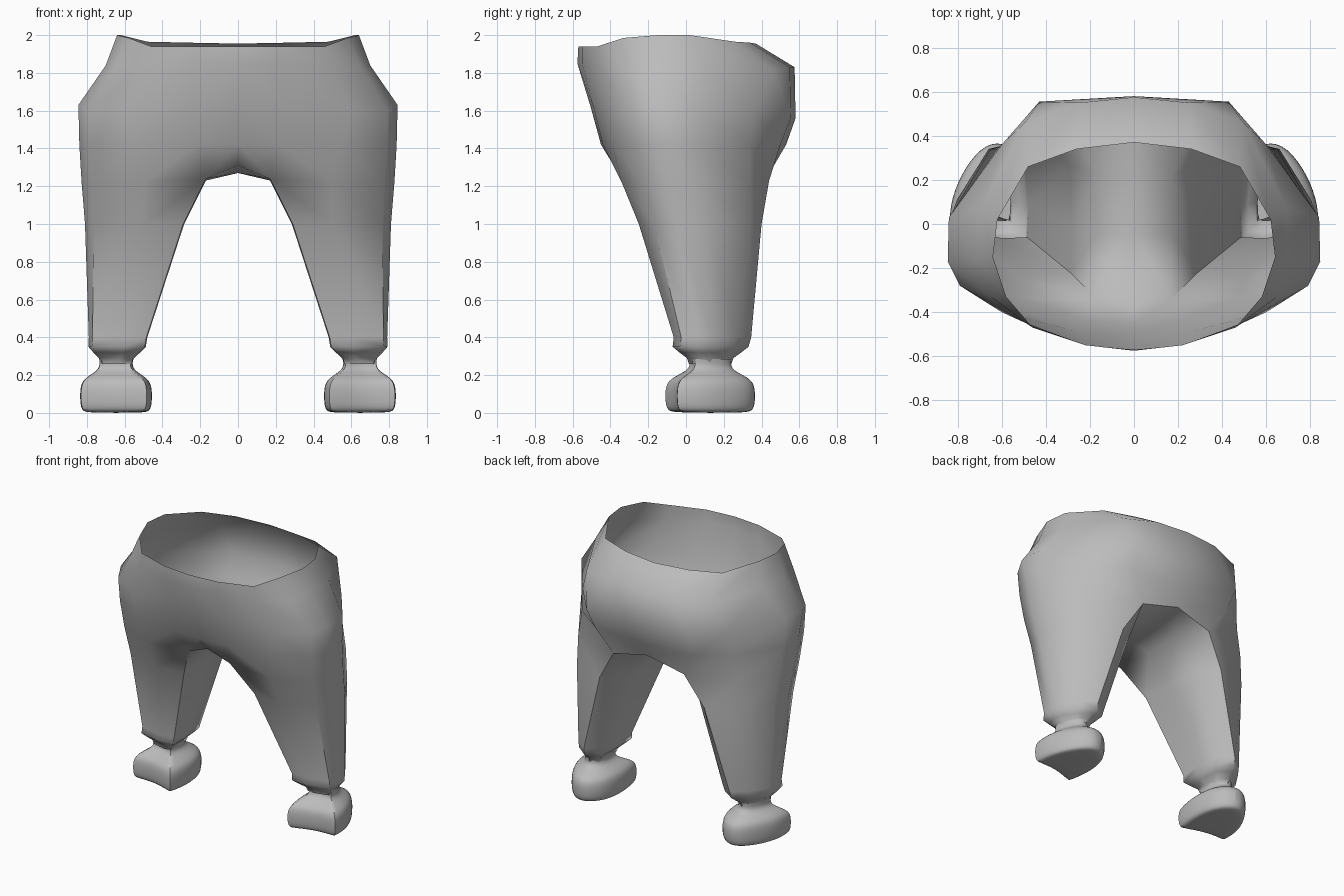
import bpy, bmesh

if "Cube" in bpy.data.objects:
    bpy.data.objects.remove(bpy.data.objects["Cube"])

cloth = bpy.data.materials.new("grey_cloth")
cloth.diffuse_color = (0.5, 0.5, 0.5, 1)
cloth.use_nodes = True
cloth.node_tree.nodes["Principled BSDF"].inputs["Base Color"].default_value = cloth.diffuse_color


def finish(name, bm, angle, subdiv=0):
    """Turn a right-hand half into a mirrored, smooth-shaded object."""
    bmesh.ops.recalc_face_normals(bm, faces=bm.faces[:])
    outer = max(bm.faces, key=lambda f: f.calc_center_median().x)
    if outer.normal.x < 0:
        bmesh.ops.reverse_faces(bm, faces=bm.faces[:])
    me = bpy.data.meshes.new(name)
    bm.to_mesh(me)
    bm.free()
    me.materials.append(cloth)
    ob = bpy.data.objects.new(name, me)
    bpy.context.collection.objects.link(ob)
    mir = ob.modifiers.new("mirror", 'MIRROR')
    mir.use_clip = True
    if subdiv:
        sub = ob.modifiers.new("round", 'SUBSURF')
        sub.levels = sub.render_levels = subdiv
    bpy.ops.object.select_all(action='DESELECT')
    ob.select_set(True)
    bpy.context.view_layer.objects.active = ob
    bpy.ops.object.shade_smooth_by_angle(angle=angle)
    return ob


def ring(bm, xy, z):
    zs = z if isinstance(z, list) else [z] * len(xy)
    return [bm.verts.new((x, y, h)) for (x, y), h in zip(xy, zs)]


def bridge(bm, a, b, closed):
    n = len(a)
    for i in range(n if closed else n - 1):
        j = (i + 1) % n
        bm.faces.new((a[i], a[j], b[j], b[i]))


# Trousers: half rings running from front centre round the hip to back centre
bm = bmesh.new()
rim = ring(bm, [(0, -.57), (.22, -.55), (.46, -.47), (.58, -.33), (.64, -.15),
                (.62, .02), (.48, .26), (.26, .34), (0, .37)],
           [1.94, 1.94, 1.94, 1.985, 2, 2, 1.965, 1.96, 1.955])
waist = ring(bm, [(0, -.575), (.22, -.55), (.49, -.45), (.65, -.33), (.70, -.16),
                  (.69, .08), (.49, .465), (.25, .55), (0, .575)],
             [1.85, 1.85, 1.83, 1.83, 1.84, 1.84, 1.81, 1.83, 1.83])
hip = ring(bm, [(0, -.505), (.25, -.49), (.6, -.40), (.79, -.28), (.845, -.17),
                (.84, .03), (.6, .36), (.43, .555), (0, .58)],
           [1.62, 1.62, 1.6, 1.6, 1.63, 1.63, 1.6, 1.56, 1.56])
seat = ring(bm, [(0, -.45), (.22, -.44), (.55, -.39), (.79, -.26), (.84, -.12),
                 (.83, .04), (.62, .34), (.4, .5), (0, .53)], 1.42)
fork = ring(bm, [(0, -.36), (.17, -.34), (.5, -.34), (.775, -.23), (.828, -.09),
                 (.817, .07), (.65, .34), (.29, .44), (0, .46)],
            [1.31, 1.24, 1.22, 1.22, 1.22, 1.22, 1.22, 1.23, 1.3])
torso = [rim, waist, hip, seat, fork]
for a, b in zip(torso, torso[1:]):
    bridge(bm, a, b, False)

# Crotch strip between the legs
mid = ring(bm, [(0, .2), (0, -.05)], 1.27)
inner = ring(bm, [(.17, .22), (.17, -.05)], 1.23)
bridge(bm, [fork[8], mid[0], mid[1], fork[0]],
       [fork[7], inner[0], inner[1], fork[1]], False)

# Leg: closed rings, tapering to a narrow ankle
prev = fork[1:8] + inner
knee = [(.29, -.22), (.5, -.25), (.765, -.17), (.81, -.04), (.803, .11),
        (.66, .34), (.43, .40), (.29, .27), (.285, 0)]
hem = [(.485, -.06), (.6, -.065), (.77, -.025), (.79, .06), (.783, .14),
       (.70, .265), (.6, .345), (.495, .275), (.48, .09)]


def shrink(f, g):
    return [(.65 + (x - .645) * f, .125 + (y - .135) * g) for x, y in hem]


for xy, z in ((knee, 1.0), (hem, .4), (shrink(.98, .98), .35),
              (shrink(.8, .8), .32), (shrink(.6, .6), .29),
              (shrink(.54, .55), .26)):
    cur = ring(bm, xy, z)
    bridge(bm, prev, cur, True)
    prev = cur
finish("trousers", bm, 1.0)

# Foot pads: rounded at the heel, two corners and a hollow at the front
bm = bmesh.new()
sole = [(-.165, -.245), (.02, -.175), (.19, -.18), (.195, -.05), (.145, .09),
        (.055, .22), (-.05, .255), (-.175, .15), (-.2, -.07)]
prev = None
crease = bm.edges.layers.float.new("crease_edge")
for f, z in ((.47, .285), (.45, .25), (.53, .222), (.84, .187), (1, .15),
             (1, .05), (.94, .012), (.8, 0)):
    cur = ring(bm, [(.645 + x * f, .13 + y * f) for x, y in sole], z)
    if prev:
        bridge(bm, prev, cur, True)
        for k in (0, 2):
            bm.edges.get((prev[k], cur[k]))[crease] = .6
    prev = cur
bm.faces.new(prev)
finish("foot_pads", bm, 1.0, 2)
